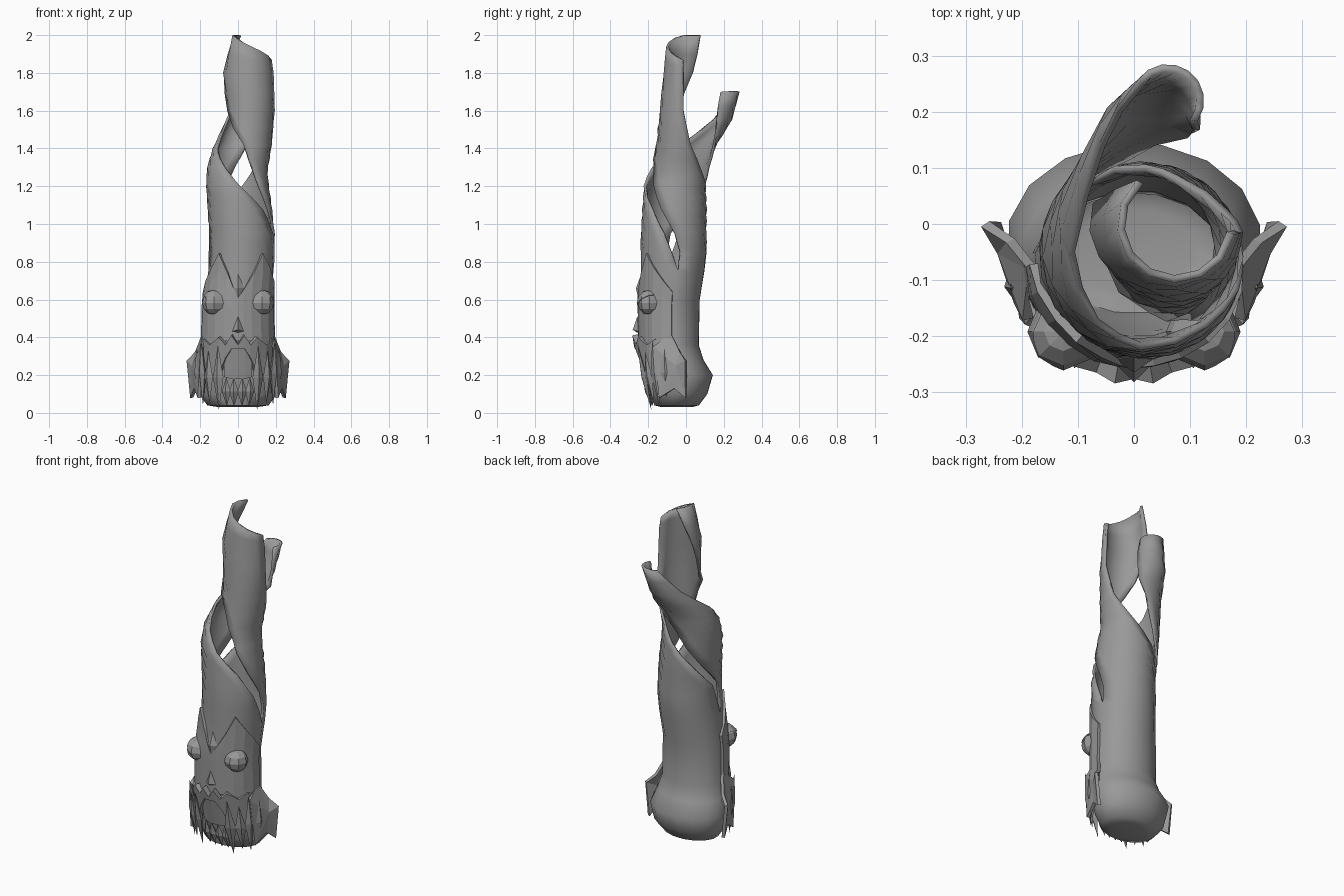
import bpy, bmesh
from math import sin, cos, radians
from mathutils import Vector

old = bpy.data.objects.get("Cube")
if old:
    bpy.data.objects.remove(old)

wood = bpy.data.materials.new("grey_wood")
wood.use_nodes = True
wood.diffuse_color = (0.32, 0.32, 0.32, 1)
wood.node_tree.nodes["Principled BSDF"].inputs["Base Color"].default_value = (0.32, 0.32, 0.32, 1)


def finish(bm, name, thick=0, offset=-1, smooth=0):
    mesh = bpy.data.meshes.new(name)
    bm.to_mesh(mesh)
    bm.free()
    obj = bpy.data.objects.new(name, mesh)
    bpy.context.collection.objects.link(obj)
    mesh.materials.append(wood)
    if thick:
        mod = obj.modifiers.new("thickness", "SOLIDIFY")
        mod.thickness = thick
        mod.offset = offset
    if smooth:
        bpy.ops.object.select_all(action='DESELECT')
        obj.select_set(True)
        bpy.context.view_layer.objects.active = obj
        bpy.ops.object.shade_smooth_by_angle(angle=radians(smooth))


def grid(bm, rows):
    """Join rows of points into quads."""
    rings = [[bm.verts.new(p) for p in row] for row in rows]
    for low, high in zip(rings, rings[1:]):
        for j in range(len(low) - 1):
            bm.faces.new((low[j], high[j], high[j + 1], low[j + 1]))
    return rings


def arc(z, rise, cx, cy, rx, ry, a0, a1, n):
    """Points clockwise around a centre; angle 0 is +x, 90 is the front."""
    pts = []
    for j in range(n + 1):
        t = j / n
        a = radians(a0 + (a1 - a0) * t)
        pts.append((cx + rx * cos(a), cy - ry * sin(a), z + rise * min(1, t / .7)))
    return pts


def mix(p, q, t):
    return [a + (b - a) * t for a, b in zip(p, q)]


# Hollow trunk: height, centre x, centre y, radius x, radius y
TRUNK = [(.03, 0, -.05, .1, .08), (.04, 0, -.05, .165, .12), (.1, 0, -.035, .21, .15),
         (.2, 0, -.033, .228, .178), (.28, 0, -.06, .205, .155), (.36, 0, -.085, .185, .155),
         (.6, 0, -.085, .18, .16), (.75, .015, -.07, .175, .17)]
# Peeling strips: height, tip rise, centre x, centre y, radius x and y, start and end angle
BACK_PEEL = [(.85, 0, .02, -.065, .175, .175, 4, 167), (.95, 0, .02, -.065, .175, .175, 18, 174),
             (1.08, 0, .01, -.06, .173, .173, 46, 214), (1.2, 0, 0, -.055, .17, .17, 86, 246),
             (1.3, 0, 0, -.035, .165, .16, 115, 264), (1.4, 0, .01, .015, .145, .14, 150, 282),
             (1.55, 0, .025, .155, .09, .09, 170, 353), (1.7, 0, .06, .22, .065, .065, 215, 395)]
FRONT_PEEL = [(.85, 0, .02, -.065, .175, .175, -182, -12),
              (.95, 0, .02, -.065, .175, .175, -170, -2),
              (1.08, 0, .01, -.06, .172, .172, -128, 25), (1.2, 0, .005, -.055, .16, .162, -84, 46),
              (1.27, 0, .005, -.045, .152, .15, -62, 57), (1.42, 0, .045, -.03, .135, .13, -25, 97),
              (1.6, 0, .065, -.01, .13, .13, 2, 160), (1.8, 0, .055, 0, .135, .12, 8, 198),
              (1.87, .13, .075, 0, .105, .105, 10, 228)]

bm = bmesh.new()
rings = grid(bm, [arc(z, 0, cx, cy, rx, ry, -10, 350, 16) for z, cx, cy, rx, ry in TRUNK])
bm.faces.new(rings[0][:-1])
z, cx, cy, rx, ry = TRUNK[-1]
for peel, start in ((BACK_PEEL, -10), (FRONT_PEEL, -190)):
    keys = [(z, 0, cx, cy, rx, ry, start, start + 180)] + peel
    rows = [arc(*keys[0], 8)]
    for lo, hi in zip(keys, keys[1:]):
        rows += [arc(*mix(lo, hi, k / 2), 8) for k in (1, 2)]
    grid(bm, rows)
bmesh.ops.remove_doubles(bm, verts=bm.verts, dist=.0005)
finish(bm, "spiral_trunk", .014, -1, 60)


def on_trunk(a, z, off):
    """Point on the trunk surface; a is degrees from the front towards +x."""
    for lo, hi in zip(TRUNK, TRUNK[1:]):
        if z <= hi[0] or hi is TRUNK[-1]:
            t = min(1, (z - lo[0]) / (hi[0] - lo[0]))
            cx, cy, rx, ry = mix(lo[1:], hi[1:], t)
            return (cx + (rx + off) * sin(radians(a)), cy - (ry + off) * cos(radians(a)), z)


def hanging(a, z, out=0):
    """Point on the beard surface, which leans back towards the bottom."""
    depth = .2 - (.4 - z) * .22
    return ((.197 + out) * sin(radians(a)), -.085 - (depth + out) * cos(radians(a)), z)


def plate(name, cols, place, thick, rows):
    """Mirrored curved plate from columns of (angle, top, bottom)."""
    full = cols[::-1] + [(-a, t, b) for a, t, b in cols if a]
    bm = bmesh.new()
    grid(bm, [[place(a, b + (t - b) * i / rows) for a, t, b in full] for i in range(rows + 1)])
    finish(bm, name, thick, -1)


# Face mask with two pointed horns
plate("face_mask", [(0, .61, .38), (9, .66, .38), (22, .74, .38), (39, .845, .36),
                    (56, .77, .33), (75, .7, .3), (93, .64, .27)],
      lambda a, z: on_trunk(a, z, .012), .02, 5)
# Moustache and teeth
plate("moustache", [(0, .36, .34), (10, .41, .34), (20, .36, .29), (32, .4, .2),
                    (50, .36, .2), (66, .39, .2), (86, .38, .18)], hanging, .03, 2)
plate("upper_teeth", [(0, .37, .18), (12, .37, .18), (24, .35, .19)],
      lambda a, z: hanging(a, z, -.014), .03, 1)


def gem(name, top, bottom, left, right, front, back):
    """Eight-sided pointed shard."""
    bm = bmesh.new()
    t, b, l, r, f, k = [bm.verts.new(p) for p in (top, bottom, left, right, front, back)]
    loop = (t, r, b, l)
    for i in range(4):
        bm.faces.new((loop[i], loop[i - 1], f))
        bm.faces.new((loop[i - 1], loop[i], k))
    bmesh.ops.recalc_face_normals(bm, faces=bm.faces)
    finish(bm, name)


def spike(name, a, top, bottom, width, out):
    mid = top * .5 + bottom * .5
    gem(name, hanging(a, top, out), hanging(a, bottom, out - .01),
        hanging(a - width, mid, out), hanging(a + width, mid, out),
        hanging(a, mid, out + .012), hanging(a, mid, out - .03))


for side, word in ((1, "left"), (-1, "right")):
    # Beard spikes and small lower fangs
    for i, (a, top, tip) in enumerate([(31, .36, .015), (48, .33, .05),
                                       (64, .38, .04), (82, .34, .08)]):
        spike(f"{word}_beard_spike_{i}", side * a, top, tip, 9, a * .0003)
    for i, a in enumerate((7, 20)):
        spike(f"{word}_lower_fang_{i}", side * a, .19, .035, 8, -.015)

    # Flared cheek flap
    bm = bmesh.new()
    outline = [(.18, -.08, .42), (.22, -.03, .32), (.265, 0, .275), (.245, .0, .08),
               (.225, -.06, .13), (.205, -.14, .08), (.19, -.17, .35)]
    verts = [bm.verts.new((side * x, y, z)) for x, y, z in outline]
    hub = bm.verts.new((side * .235, -.05, .25))
    for i in range(len(verts)):
        bm.faces.new((verts[i - 1], verts[i], hub))
    bmesh.ops.recalc_face_normals(bm, faces=bm.faces)
    finish(bm, word + "_cheek_flap", .018, 0)

    # Eye with a slanted heavy lid
    centre = Vector((side * .126, -.192, .583))
    lid_normal = Vector((-side * .5, -.25, .83))
    for part, radius in (("eye", .064), ("eyelid", .069)):
        bm = bmesh.new()
        bmesh.ops.create_uvsphere(bm, u_segments=8, v_segments=6, radius=radius)
        if part == "eyelid":
            bmesh.ops.bisect_plane(bm, geom=bm.verts[:] + bm.edges[:] + bm.faces[:],
                                   plane_co=(0, 0, .008), plane_no=lid_normal, clear_inner=True)
            bmesh.ops.holes_fill(bm, edges=[e for e in bm.edges if e.is_boundary])
        bmesh.ops.translate(bm, verts=bm.verts, vec=centre)
        finish(bm, f"{word}_{part}")

# Nose and brow ridge
gem("nose", (0, -.258, .51), (0, -.258, .425), (-.03, -.252, .432), (.03, -.252, .432),
    (0, -.282, .44), (0, -.22, .45))
gem("brow_ridge", (0, -.235, .74), (0, -.252, .6), (-.032, -.242, .66), (.032, -.242, .66),
    (0, -.265, .66), (0, -.21, .66))
